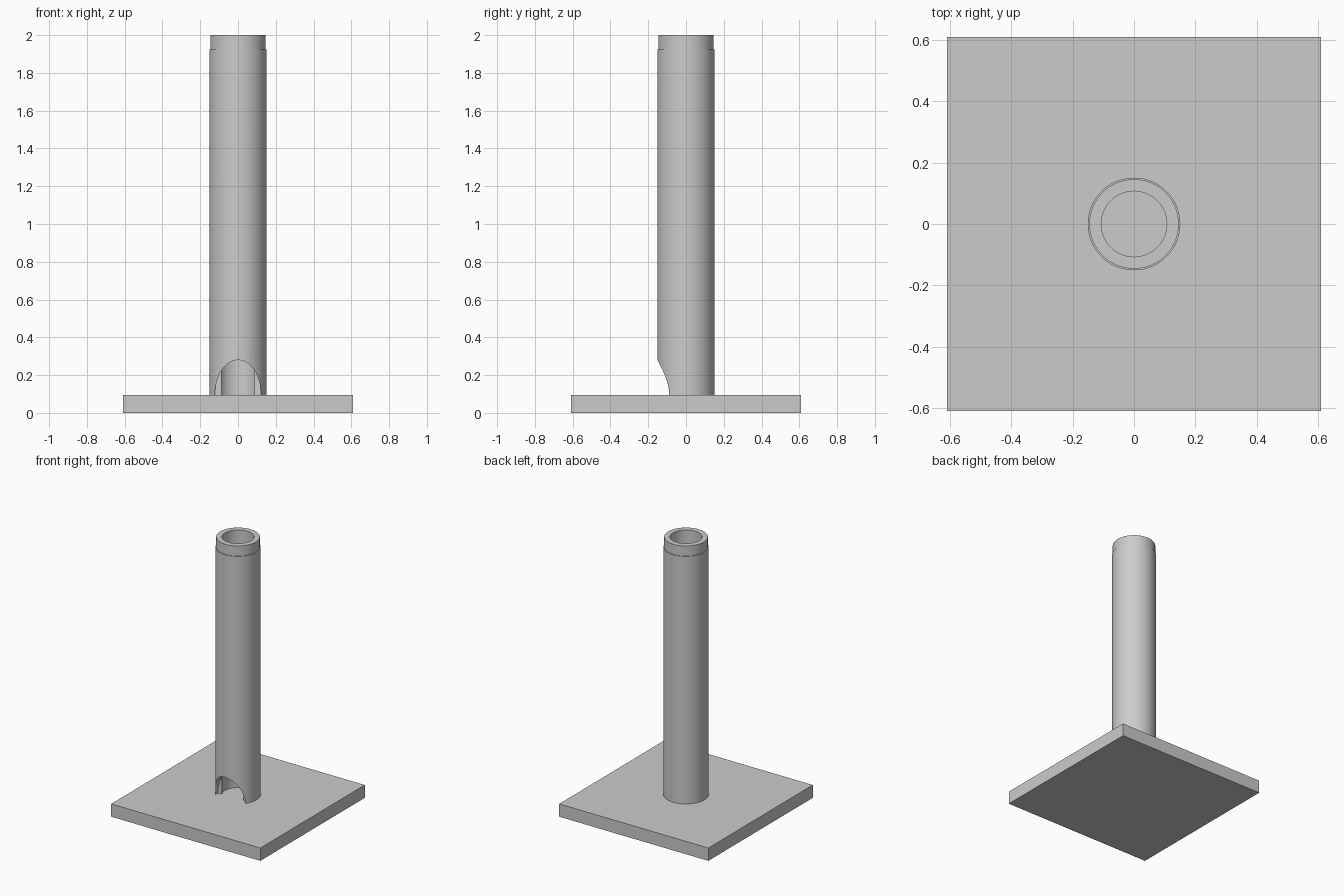
import bpy, bmesh, math
from mathutils import Matrix

cube = bpy.data.objects.get("Cube")
if cube:
    bpy.data.objects.remove(cube, do_unlink=True)

BASE_TOP = 0.095
SEGMENTS = 96

# Single grey finish
grey = bpy.data.materials.new("grey")
grey.use_nodes = True
colour = (0.6, 0.6, 0.6, 1)
grey.diffuse_color = colour
grey.node_tree.nodes["Principled BSDF"].inputs["Base Color"].default_value = colour


def add_object(name, bm):
    bmesh.ops.recalc_face_normals(bm, faces=bm.faces[:])
    mesh = bpy.data.meshes.new(name)
    bm.to_mesh(mesh)
    bm.free()
    mesh.materials.append(grey)
    obj = bpy.data.objects.new(name, mesh)
    bpy.context.collection.objects.link(obj)
    return obj


def lathe(name, profile):
    """Revolve a closed (radius, height) profile about z."""
    bm = bmesh.new()
    rings = []
    for i in range(SEGMENTS):
        a = math.tau * i / SEGMENTS
        rings.append([bm.verts.new((r * math.cos(a), r * math.sin(a), z))
                      for r, z in profile])
    n = len(profile)
    for i in range(SEGMENTS):
        p, q = rings[i], rings[(i + 1) % SEGMENTS]
        for j in range(n):
            k = (j + 1) % n
            bm.faces.new((p[j], q[j], q[k], p[k]))
    return add_object(name, bm)


# Square base plate
bm = bmesh.new()
bmesh.ops.create_cube(bm, size=1, matrix=Matrix.Translation((0, 0, BASE_TOP / 2))
                      @ Matrix.Diagonal((1.22, 1.22, BASE_TOP, 1)))
add_object("base_plate", bm)

# Hollow post with a slightly narrower collar at the top
post = lathe("hollow_post", [(0.107, BASE_TOP), (0.151, BASE_TOP), (0.151, 1.925),
                             (0.146, 1.925), (0.146, 2.0), (0.107, 2.0)])

# Arched opening cut part way into the front of the post
bm = bmesh.new()
bmesh.ops.create_cone(bm, cap_ends=True, segments=64, radius1=1, radius2=1, depth=1,
                      matrix=Matrix.Translation((0, -0.16, BASE_TOP))
                      @ Matrix.Diagonal((0.122, 0.2, 0.185, 1))
                      @ Matrix.Rotation(math.pi / 2, 4, "X"))
cutter = add_object("arch_cutter", bm)
cutter.hide_render = True
cutter.hide_set(True)

cut = post.modifiers.new("arch", "BOOLEAN")
cut.operation = "DIFFERENCE"
cut.solver = "EXACT"
cut.object = cutter

# Bake the cut, then shade smooth with sharp rims
bpy.ops.object.select_all(action="DESELECT")
bpy.context.view_layer.objects.active = post
post.select_set(True)
bpy.ops.object.modifier_apply(modifier=cut.name)
bpy.data.objects.remove(cutter, do_unlink=True)
bpy.ops.object.shade_smooth_by_angle(angle=math.radians(30))
